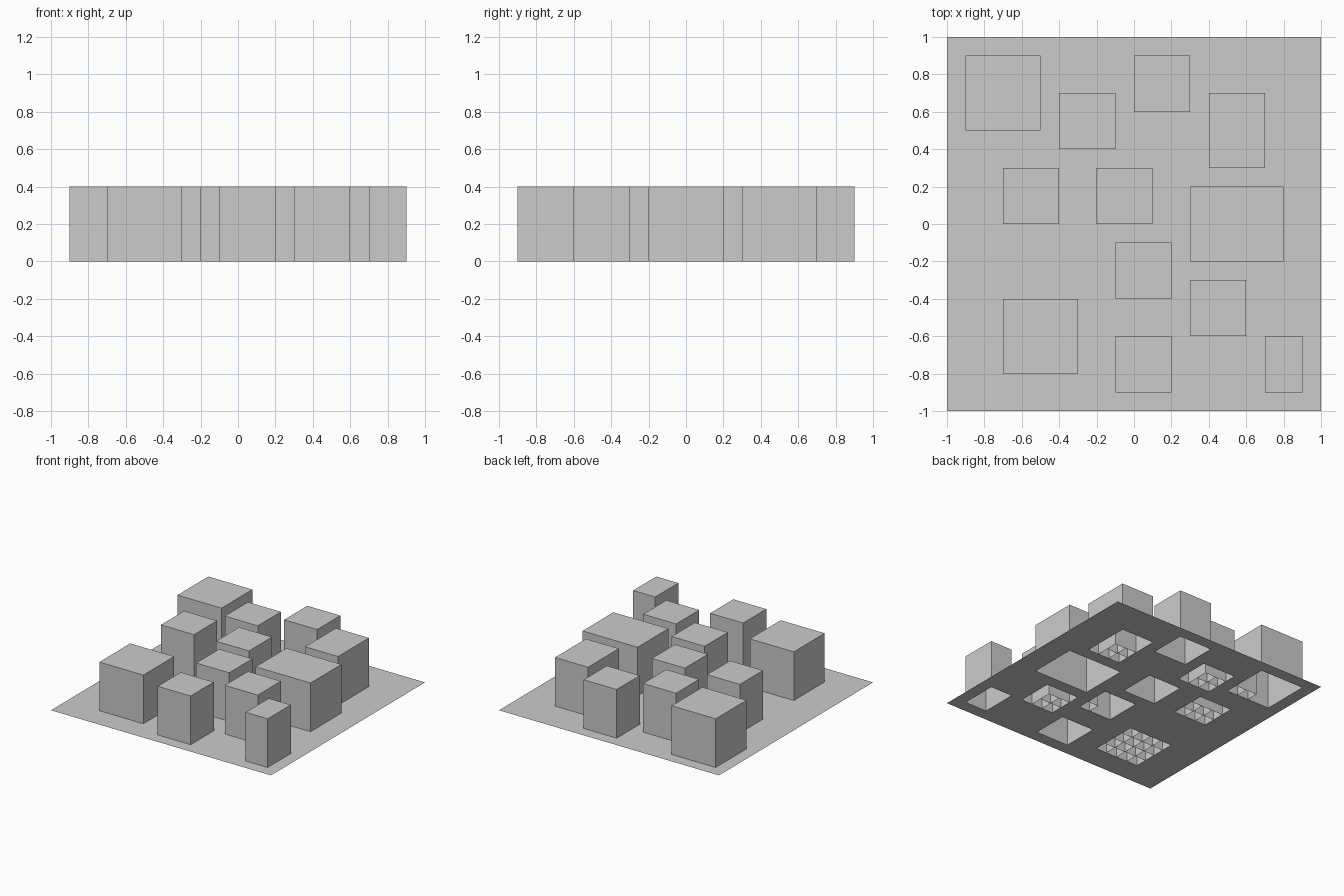
import bpy
import bmesh

default = bpy.data.objects.get("Cube")
if default:
    bpy.data.objects.remove(default, do_unlink=True)

CELL = 0.1      # street grid spacing
HEIGHT = 0.4    # every block has the same height

grey = bpy.data.materials.new("plain_grey")
grey.use_nodes = True
colour = (0.6, 0.6, 0.6, 1)
grey.diffuse_color = colour
grey.node_tree.nodes["Principled BSDF"].inputs["Base Color"].default_value = colour

# Footprints in grid cells: name, left, front, width, depth,
# then the partitioned cells inside: first column, first row, columns, rows
BLOCKS = [
    ("back_corner_block", -9, 5, 4, 4, (2, 0, 2, 1)),
    ("back_inner_block", -4, 4, 3, 3, (0, 0, 2, 2)),
    ("back_middle_block", 0, 6, 3, 3, None),
    ("back_long_block", 4, 3, 3, 4, (0, 0, 2, 2)),
    ("side_block", -7, 0, 3, 3, (0, 0, 3, 2)),
    ("centre_block", -2, 0, 3, 3, None),
    ("large_block", 3, -2, 5, 4, None),
    ("centre_front_block", -1, -4, 3, 3, (2, 0, 1, 1)),
    ("front_inner_block", 3, -6, 3, 3, (0, 0, 2, 2)),
    ("front_wide_block", -7, -8, 4, 4, (0, 0, 4, 4)),
    ("front_middle_block", -1, -9, 3, 3, None),
    ("front_corner_block", 7, -9, 2, 3, None),
]


def finish(bm, name):
    mesh = bpy.data.meshes.new(name)
    bm.to_mesh(mesh)
    bm.free()
    mesh.materials.append(grey)
    obj = bpy.data.objects.new(name, mesh)
    bpy.context.collection.objects.link(obj)
    return obj


def wall(bm, a, b):
    """Upright panel between two grid points."""
    ends = [(a, 0), (b, 0), (b, HEIGHT), (a, HEIGHT)]
    bm.faces.new([bm.verts.new((p[0] * CELL, p[1] * CELL, z)) for p, z in ends])


# Ground sheet, open under each block
def covered(x, y):
    return any(l < x < l + w and f < y < f + d for _, l, f, w, d, _ in BLOCKS)


ground = bmesh.new()
bmesh.ops.create_grid(ground, x_segments=20, y_segments=20, size=1)
holes = []
for face in ground.faces:
    c = face.calc_center_median()
    if covered(c.x / CELL, c.y / CELL):
        holes.append(face)
bmesh.ops.delete(ground, geom=holes, context="FACES")
finish(ground, "ground")

# Blocks: hollow shells without a floor, some with inner partitions
for name, left, front, width, depth, cells in BLOCKS:
    bm = bmesh.new()
    right, back = left + width, front + depth
    corners = [(left, front), (right, front), (right, back), (left, back)]
    for i, corner in enumerate(corners):
        wall(bm, corner, corners[(i + 1) % 4])
    bm.faces.new([bm.verts.new((x * CELL, y * CELL, HEIGHT)) for x, y in corners])
    bmesh.ops.remove_doubles(bm, verts=bm.verts, dist=0.001)
    if cells:
        col, row, cols, rows = cells
        x0, y0 = left + col, front + row
        for x in range(x0, x0 + cols + 1):
            if left < x < right:
                wall(bm, (x, y0 + rows), (x, y0))
        for y in range(y0, y0 + rows + 1):
            if front < y < back:
                wall(bm, (x0, y), (x0 + cols, y))
    finish(bm, name)
